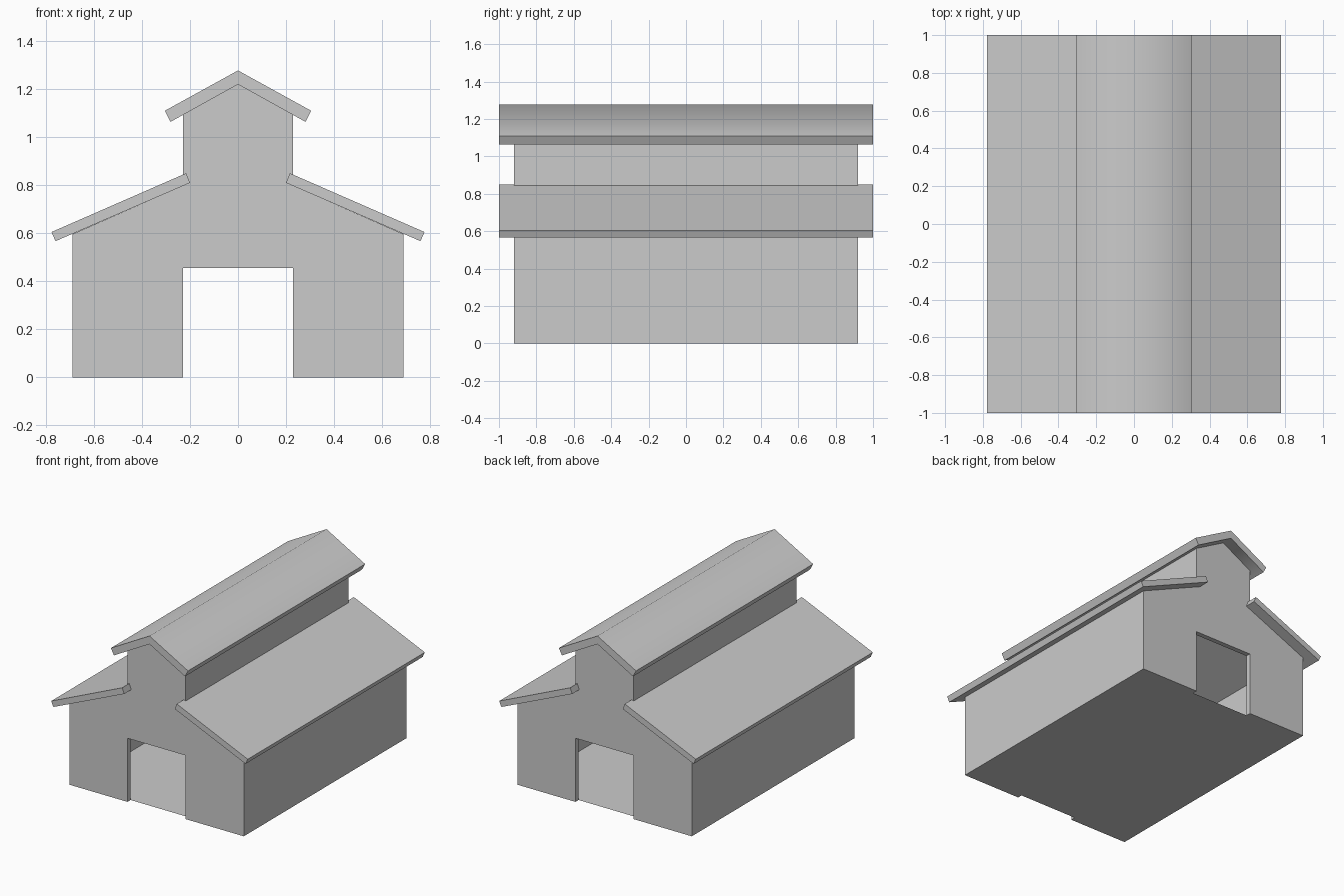
import bpy, bmesh, math

if "Cube" in bpy.data.objects:
    bpy.data.objects.remove(bpy.data.objects["Cube"])


def extrude_profile(name, pts, y0, y1):
    """Extrude a closed (x, z) profile along y from y0 to y1."""
    bm = bmesh.new()
    face = bm.faces.new([bm.verts.new((x, y0, z)) for x, z in pts])
    ext = bmesh.ops.extrude_face_region(bm, geom=[face])["geom"]
    for v in ext:
        if isinstance(v, bmesh.types.BMVert):
            v.co.y = y1
    bmesh.ops.recalc_face_normals(bm, faces=bm.faces)
    mesh = bpy.data.meshes.new(name)
    bm.to_mesh(mesh)
    bm.free()
    obj = bpy.data.objects.new(name, mesh)
    bpy.context.collection.objects.link(obj)
    return obj


def mirrored(half):
    """Complete a right-half profile with its left half, sharing x = 0 points."""
    return half + [(-x, z) for x, z in reversed(half) if x > 0]


W, C, T = 0.69, 0.23, 0.035          # half width, half upper width, wall thickness
Y_OUT, Y_ROOF = 0.92, 1.0
Y_IN = Y_OUT - T


def low(x):                          # underside of lower roofs
    return 0.898 - 0.4375 * x


def high(x):                         # underside of upper roof
    return 1.22 - 0.554 * x


# Gable walls with doorways
gable = mirrored([(C, 0.455), (C, 0), (W, 0), (W, low(W)),
                  (C, low(C)), (C, high(C)), (0, high(0))])
extrude_profile("front_wall", gable, -Y_OUT, -Y_IN)
extrude_profile("back_wall", gable, Y_IN, Y_OUT)

# Side walls, raised centre walls and lower roofs on both sides
for side, s in (("right", 1), ("left", -1)):
    parts = {
        "side_wall": ([(W - T, 0), (W, 0), (W, low(W)), (W - T, low(W - T))], Y_IN),
        "upper_wall": ([(C - T, low(C - T)), (C, low(C)), (C, high(C)),
                        (C - T, high(C - T))], Y_IN),
        "lower_roof": ([(0.2, 0.81), (0.76, 0.567), (0.777, 0.605), (0.216, 0.85)], Y_ROOF),
    }
    for part, (pts, y) in parts.items():
        extrude_profile(f"{side}_{part}", [(s * x, z) for x, z in pts], -y, y)

# Upper roof, shaded smoothly over the ridge
ridge = [(0, 1.278), (0.305, 1.11), (0.281, 1.064), (0, 1.22)]
roof = extrude_profile("upper_roof", ridge + [(-0.281, 1.064), (-0.305, 1.11)],
                       -Y_ROOF, Y_ROOF)
bpy.ops.object.select_all(action="DESELECT")
roof.select_set(True)
bpy.context.view_layer.objects.active = roof
bpy.ops.object.shade_smooth_by_angle(angle=math.radians(60))

# Thin floor inside the walls
bpy.ops.mesh.primitive_plane_add(size=2)
floor = bpy.context.object
floor.name = "floor"
floor.scale = (W - T, Y_IN, 1)
